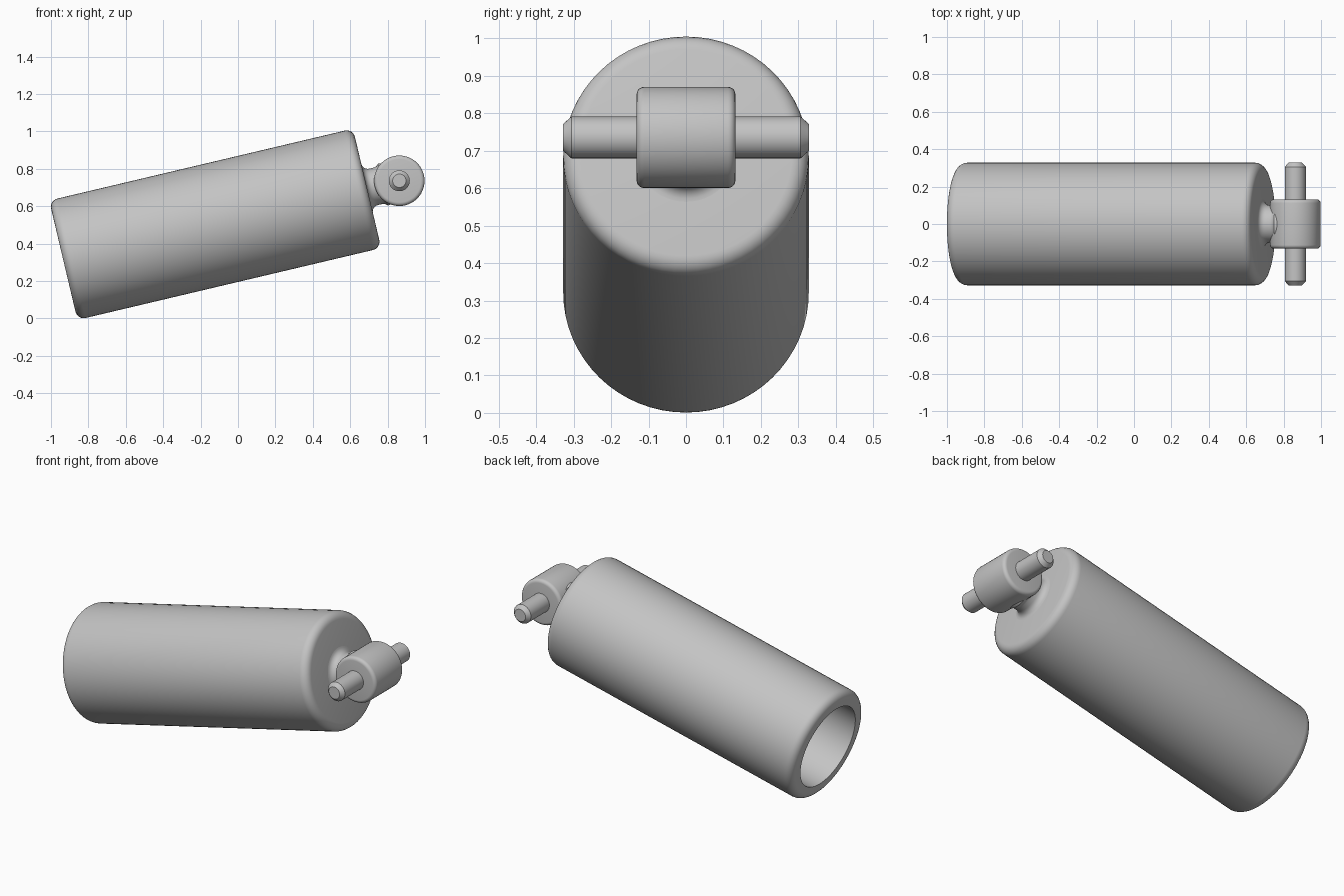
import bpy, bmesh, math
from mathutils import Vector

if "Cube" in bpy.data.objects:
    bpy.data.objects.remove(bpy.data.objects["Cube"])

ANGLE = math.radians(13.3)
AXIS = Vector((math.cos(ANGLE), 0, math.sin(ANGLE)))   # tilted barrel axis
START = Vector((-0.934, 0, 0.311))                     # open end centre
LENGTH = 1.669
EYE = START + AXIS * (LENGTH + 0.177)                  # eye centre
SIDE = Vector((0, 1, 0))

grey = bpy.data.materials.new("light_grey")
grey.diffuse_color = (0.55, 0.55, 0.55, 1)
grey.use_nodes = True
grey.node_tree.nodes["Principled BSDF"].inputs["Base Color"].default_value = grey.diffuse_color


def arc(t, r, rad, a0, a1, n=6):
    """Fillet points (along, radius) around a centre, angles in degrees."""
    return [(t + rad * math.cos(math.radians(a0 + (a1 - a0) * i / n)),
             r + rad * math.sin(math.radians(a0 + (a1 - a0) * i / n))) for i in range(n + 1)]


def lathe(name, profile, origin, axis, sides):
    """Revolve (along, radius) points around an axis; zero radius closes a pole."""
    u = SIDE.cross(axis) if abs(axis.y) < 0.5 else Vector((1, 0, 0))
    v = axis.cross(u)
    bm = bmesh.new()
    rings = []
    for t, r in profile:
        c = origin + axis * t
        if r == 0:
            rings.append([bm.verts.new(c)] * sides)
        else:
            rings.append([bm.verts.new(c + u * r * math.cos(2 * math.pi * i / sides)
                                       + v * r * math.sin(2 * math.pi * i / sides))
                          for i in range(sides)])
    for a, b in zip(rings, rings[1:]):
        for i in range(sides):
            j = (i + 1) % sides
            quad = list(dict.fromkeys((a[i], a[j], b[j], b[i])))
            bm.faces.new(quad)
    bmesh.ops.recalc_face_normals(bm, faces=bm.faces)
    me = bpy.data.meshes.new(name)
    bm.to_mesh(me)
    bm.free()
    me.materials.append(grey)
    ob = bpy.data.objects.new(name, me)
    bpy.context.collection.objects.link(ob)
    bpy.ops.object.select_all(action='DESELECT')
    ob.select_set(True)
    bpy.context.view_layer.objects.active = ob
    bpy.ops.object.shade_smooth_by_angle(angle=math.radians(30))
    return ob


# Barrel: rounded ends, deep bore open at the lower end
R, F, BORE = 0.328, 0.045, 0.245
lathe("barrel",
      [(1.45, 0), (1.45, BORE), (0, BORE)]
      + arc(F, R - F, F, 180, 90)
      + arc(LENGTH - F, R - F, F, 90, 0)
      + [(LENGTH, 0)], START, AXIS, 64)

# Neck: flared at the barrel face and again where it meets the eye
lathe("neck",
      [(-0.01, 0), (-0.01, 0.13)]
      + arc(0.035, 0.135, 0.035, 180, 270)
      + arc(0.06, 0.13, 0.03, 270, 330, 4)
      + [(0.13, 0.11), (0.13, 0)],
      START + AXIS * LENGTH, AXIS, 48)

# Eye: short rounded cross-cylinder
E, W, EF = 0.135, 0.132, 0.02
lathe("eye",
      [(-W, 0)] + arc(-W + EF, E - EF, EF, 180, 90, 5)
      + arc(W - EF, E - EF, EF, 90, 0, 5) + [(W, 0)], EYE, SIDE, 48)

# Pin: chamfered ends, passing through the eye
lathe("pin",
      [(-0.328, 0), (-0.328, 0.036), (-0.306, 0.056),
       (0.306, 0.056), (0.328, 0.036), (0.328, 0)], EYE, SIDE, 32)
